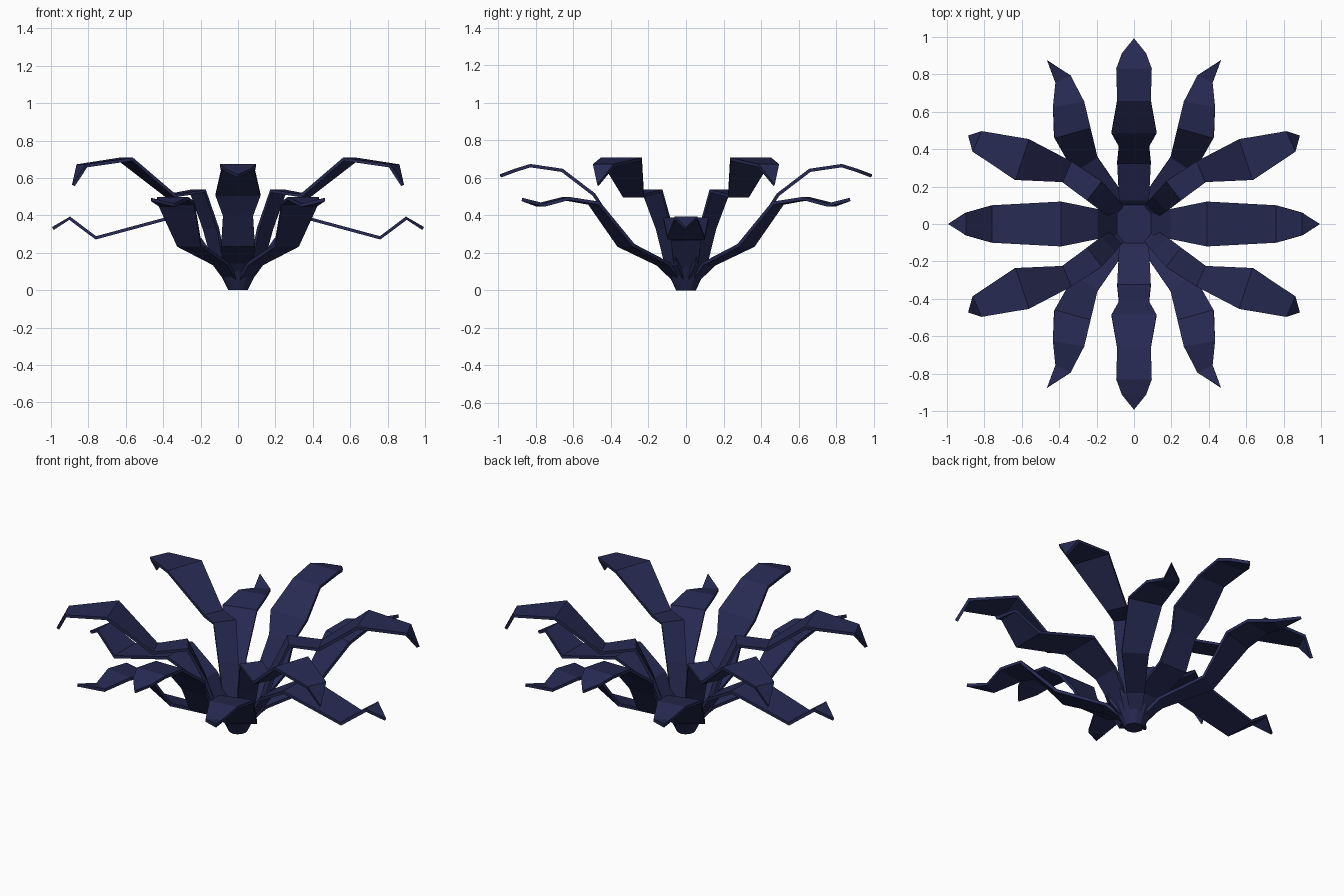
import bpy, bmesh
from mathutils import Vector

if "Cube" in bpy.data.objects:
    bpy.data.objects.remove(bpy.data.objects["Cube"])

mat = bpy.data.materials.new("dark_navy")
mat.diffuse_color = (0.020, 0.023, 0.085, 1)
mat.use_nodes = True
mat.node_tree.nodes["Principled BSDF"].inputs["Base Color"].default_value = mat.diffuse_color

# Leaf paths in one quadrant: x, y, z, half width
LEAVES = {
    "side_leaf": [(.05, 0, .06, .035), (.11, 0, .14, .065), (.20, 0, .27, .08), (.39, 0, .38, .12),
                  (.76, 0, .28, .10), (.90, 0, .385, .06), (.99, 0, .33, 0)],
    "end_leaf": [(0, .05, .06, .035), (0, .13, .15, .08), (0, .33, .24, .09), (0, .42, .40, .08),
                 (0, .49, .51, .12), (0, .66, .64, .09), (0, .83, .665, .095), (0, .91, .64, .065),
                 (0, .99, .61, 0)],
    "tall_leaf": [(.05, .03, .06, .03), (.10, .075, .14, .045), (.145, .115, .33, .055), (.215, .18, .53, .065),
                  (.36, .28, .505, .06), (.60, .345, .70, .115), (.835, .44, .665, .06),
                  (.88, .47, .56, 0)],
    "low_leaf": [(.03, .05, .06, .03), (.09, .12, .14, .05), (.26, .32, .24, .075),
                 (.33, .49, .465, .10), (.35, .64, .49, .085), (.38, .775, .455, .045),
                 (.465, .875, .485, 0)],
}


def finish(bm, name):
    bmesh.ops.recalc_face_normals(bm, faces=bm.faces[:])
    mesh = bpy.data.meshes.new(name)
    bm.to_mesh(mesh)
    bm.free()
    mesh.materials.append(mat)
    ob = bpy.data.objects.new(name, mesh)
    bpy.context.collection.objects.link(ob)
    return ob


# Flat strip across the path, ending in a point, mirrored by sx and sy
def leaf(name, path, sx, sy):
    bm = bmesh.new()
    prev = None
    for i, (x, y, z, w) in enumerate(path):
        a, b = path[max(i - 1, 0)], path[min(i + 1, len(path) - 1)]
        d = Vector((b[0] - a[0], b[1] - a[1])).normalized()
        sides = (1, -1) if w else (0,)
        row = [bm.verts.new(((x - d.y * w * s) * sx, (y + d.x * w * s) * sy, z))
               for s in sides]
        if prev:
            bm.faces.new(prev + row[::-1])
        prev = row
    ob = finish(bm, name)
    solid = ob.modifiers.new("thickness", 'SOLIDIFY')
    solid.thickness = 0.018
    solid.offset = 0


for name, path in LEAVES.items():
    xs = (1, -1) if name != "end_leaf" else (1,)
    ys = (1, -1) if name != "side_leaf" else (1,)
    if name == "end_leaf":
        signs = [(1, 1), (1, -1)]
    else:
        signs = [(sx, sy) for sx in xs for sy in ys]
    for n, (sx, sy) in enumerate(signs):
        leaf(f"{name}_{n + 1}", path, sx, sy)

# Faceted base cup
bm = bmesh.new()
bmesh.ops.create_cone(bm, cap_ends=True, segments=12, radius1=0.052, radius2=0.115, depth=0.13)
bmesh.ops.translate(bm, verts=bm.verts[:], vec=(0, 0, 0.065))
finish(bm, "base_cup")
